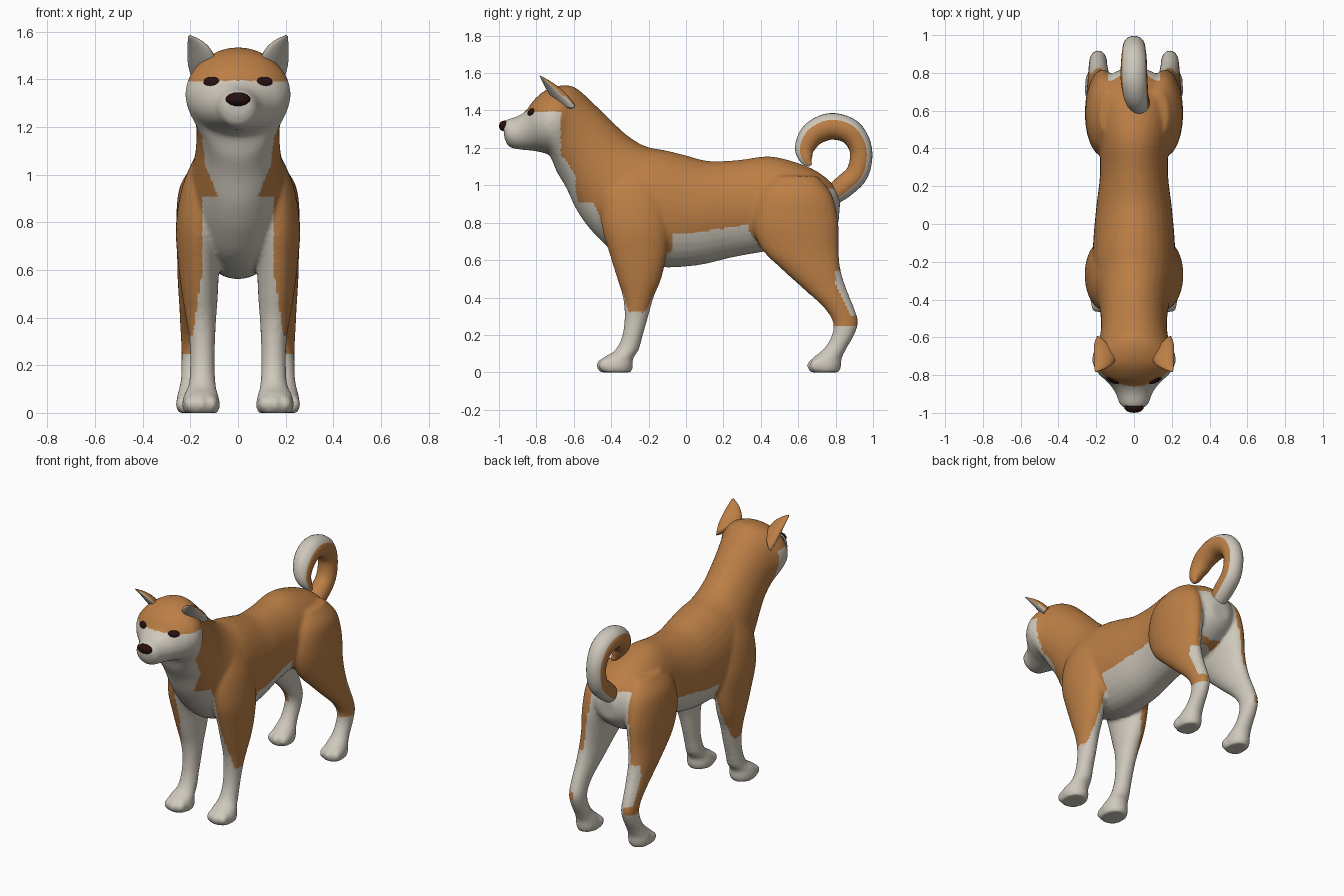
import bpy, bmesh, math
from mathutils import Vector, Matrix
from mathutils.bvhtree import BVHTree

cube = bpy.data.objects.get("Cube")
if cube:
    bpy.data.objects.remove(cube, do_unlink=True)


def material(name, rgb):
    m = bpy.data.materials.new(name)
    m.use_nodes = True
    m.diffuse_color = (*rgb, 1)
    node = next(n for n in m.node_tree.nodes if n.type == 'BSDF_PRINCIPLED')
    node.inputs["Base Color"].default_value = (*rgb, 1)
    node.inputs["Roughness"].default_value = 0.8
    return m


tan = material("tan fur", (0.50, 0.21, 0.06))
cream = material("cream fur", (0.62, 0.58, 0.50))
dark = material("dark brown", (0.02, 0.005, 0.005))


def spline(rows, steps=4):
    """Smooth curve through rows of numbers."""
    p = [Vector(r) for r in rows]
    out = []
    for i in range(len(p) - 1):
        a, b, c, d = p[max(i - 1, 0)], p[i], p[i + 1], p[min(i + 2, len(p) - 1)]
        for s in range(steps):
            t = s / steps
            out.append(0.5 * (2 * b + (c - a) * t + (2 * a - 5 * b + 4 * c - d) * t * t
                              + (3 * b - a - 3 * c + d) * t ** 3))
    return out + [p[-1]]


def loft(bm, rings, sides=24):
    """Closed skin over elliptical rings given as (centre, u, v)."""
    loops = []
    for c, u, v in rings:
        angles = [math.tau * k / sides for k in range(sides)]
        loops.append([bm.verts.new(c + u * math.cos(a) + v * math.sin(a)) for a in angles])
    for lo, hi in zip(loops, loops[1:]):
        for k in range(sides):
            j = (k + 1) % sides
            bm.faces.new((lo[k], lo[j], hi[j], hi[k]))
    bm.faces.new(loops[0])
    bm.faces.new(loops[-1])


def finish(name, bm, mats):
    bmesh.ops.recalc_face_normals(bm, faces=bm.faces)
    me = bpy.data.meshes.new(name)
    bm.to_mesh(me)
    bm.free()
    ob = bpy.data.objects.new(name, me)
    bpy.context.scene.collection.objects.link(ob)
    for m in mats:
        me.materials.append(m)
    me.shade_smooth()
    return ob


def ellipsoid(bm, matrix):
    bmesh.ops.create_uvsphere(bm, u_segments=16, v_segments=10, radius=1, matrix=matrix)


def place(loc, size):
    return Matrix.Translation(loc) @ Matrix.Diagonal((*size, 1))


# Head, neck and trunk: top y, top z, bottom y, bottom z, half width
trunk = [
    (-.98, 1.335, -.97, 1.25, .05), (-.955, 1.352, -.945, 1.205, .077),
    (-.90, 1.37, -.88, 1.19, .10), (-.855, 1.40, -.82, 1.185, .14),
    (-.81, 1.46, -.77, 1.175, .19), (-.74, 1.515, -.73, 1.16, .22),
    (-.65, 1.535, -.71, 1.12, .215), (-.58, 1.515, -.69, 1.07, .19),
    (-.465, 1.41, -.64, .985, .175), (-.33, 1.28, -.58, .86, .18),
    (-.22, 1.21, -.49, .74, .20), (-.10, 1.185, -.36, .63, .22),
    (0, 1.16, -.15, .565, .215), (.12, 1.13, .06, .572, .20),
    (.28, 1.135, .25, .615, .18), (.44, 1.155, .42, .645, .185),
    (.58, 1.125, .55, .66, .20), (.70, 1.075, .68, .68, .19),
    (.79, 1.0, .78, .75, .13), (.825, .92, .815, .80, .06)]

# Legs: x, y, z, half width, half depth
front_leg = [
    (.155, -.375, 0, .072, .085), (.155, -.375, .035, .08, .092),
    (.155, -.365, .075, .072, .082), (.15, -.315, .12, .057, .063),
    (.15, -.285, .2, .052, .055), (.15, -.265, .3, .054, .064),
    (.155, -.255, .4, .064, .082), (.16, -.25, .5, .076, .118),
    (.165, -.255, .62, .086, .15), (.165, -.27, .78, .096, .18),
    (.15, -.28, .95, .085, .17), (.13, -.28, 1.08, .05, .10)]
hind_leg = [
    (.19, .74, 0, .062, .08), (.19, .745, .035, .07, .085),
    (.19, .755, .075, .065, .078), (.19, .80, .13, .052, .06),
    (.19, .84, .2, .048, .06), (.19, .853, .27, .048, .068),
    (.19, .815, .35, .052, .082), (.185, .74, .45, .062, .117),
    (.18, .67, .55, .073, .157), (.17, .61, .66, .086, .207),
    (.16, .585, .8, .10, .23), (.145, .58, .95, .10, .2), (.12, .58, 1.05, .06, .12)]

bm = bmesh.new()
rings = []
for ty, tz, by, bz, w in spline(trunk):
    top, low = Vector((0, ty, tz)), Vector((0, by, bz))
    rings.append(((top + low) / 2, Vector((w, 0, 0)), (top - low) / 2))
loft(bm, rings, 32)
for side in (1, -1):
    for leg, toe_y in ((front_leg, -.437), (hind_leg, .69)):
        loft(bm, [(Vector((x * side, y, z)), Vector((rx, 0, 0)), Vector((0, ry, 0)))
                  for x, y, z, rx, ry in spline(leg)])
        for t in (-.045, 0, .045):
            y = toe_y + abs(t) * .3
            ellipsoid(bm, place((side * leg[0][0] + t, y, .037), (.028, .045, .037)))
body = finish("body", bm, [])

# Fuse trunk and legs into one soft skin
remesh = body.modifiers.new("fuse", 'REMESH')
remesh.mode = 'VOXEL'
remesh.voxel_size = 0.011
relax = body.modifiers.new("relax", 'SMOOTH')
relax.factor = 0.5
relax.iterations = 8
bpy.context.view_layer.update()
deps = bpy.context.evaluated_depsgraph_get()
skin = bpy.data.meshes.new_from_object(body.evaluated_get(deps))
body.modifiers.clear()
body.data = skin
skin.name = "body"
skin.materials.clear()
skin.materials.append(tan)
skin.materials.append(cream)
skin.shade_smooth()


def is_cream(c, n):
    """Cream markings: mask, bib, belly, inner legs, socks and rump."""
    x, y, z = abs(c.x), c.y, c.z
    inward = n.x * (1 if c.x > 0 else -1) < -.2
    if z > 1.15 and y < -.4:
        return y < -.67 and z < 1.395
    if y < -.07:
        if z > .91:
            return x < .085 + (z - .91) * .4 and y < -.5 - .6 * (z - .9)
        return z < .32 or x < .15 + max(0, .6 - z) * .15
    if y < .4:
        return z < .74 + .15 * max(0, y) and (y < .33 or z < .765 - 1.5 * (y - .33))
    if z < .25 or (z < .68 and x < .15) or (inward and z < .8):
        return True
    if z < .54 and y > .80 and n.y > .35 and z > .3:
        return True
    return x < .14 and y > .72 and z < .98 and n.y > .35


for f in skin.polygons:
    f.material_index = int(is_cream(f.center, f.normal))

# Curled tail: x, y, z, radius; cream along the outer side
tail_path = [
    (0, .76, .93, .05), (0, .84, .99, .06), (0, .918, 1.07, .06), (0, .935, 1.19, .06),
    (0, .88, 1.285, .067), (0, .775, 1.315, .071), (.01, .68, 1.275, .066),
    (.025, .635, 1.20, .053), (.05, .642, 1.14, .035), (.07, .665, 1.105, .010)]
points = spline(tail_path, 5)
rings = []
for i, p in enumerate(points):
    step = points[min(i + 1, len(points) - 1)] - points[max(i - 1, 0)]
    t = Vector((0, step[1], step[2])).normalized()
    across = Vector((1, 0, 0))
    rings.append((Vector(p[:3]), across * p[3], t.cross(across) * p[3]))
bm = bmesh.new()
loft(bm, rings)
tail = finish("tail", bm, [tan, cream])
hub = Vector((0, .78, 1.19))
for f in tail.data.polygons:
    away = f.center - hub
    away.x = 0
    f.material_index = int(f.normal.dot(away.normalized()) > .5)

# Ears: flattened cones leaning forward, cream inside
for side, name in ((1, "left_ear"), (-1, "right_ear")):
    flip = Vector((side, 1, 1))
    u = Vector((.047, .055, -.03)) * flip
    d = Vector((.055, -.115, .11)) * flip
    facing = u.cross(d).normalized() * side
    rings = []
    for x, y, z, s in spline([(.145, -.655, 1.45, 1.1), (.163, -.69, 1.495, 1.0),
                              (.182, -.73, 1.54, .65), (.205, -.778, 1.583, .1)]):
        rings.append((Vector((x * side, y, z)), u * s, facing * .026 * s))
    bm = bmesh.new()
    loft(bm, rings, 20)
    ear = finish(name, bm, [tan, cream])
    for f in ear.data.polygons:
        f.material_index = int(f.normal.dot(facing) > .3)

# Nose
bm = bmesh.new()
ellipsoid(bm, place((0, -.97, 1.317), (.052, .03, .029)))
finish("nose", bm, [dark])

# Eyes: thin ovals laid on the face
bm = bmesh.new()
bm.from_mesh(skin)
tree = BVHTree.FromBMesh(bm)
bm.free()
for side, name in ((1, "left_eye"), (-1, "right_eye")):
    hit, normal, _, _ = tree.ray_cast(Vector((.113 * side, -2, 1.392)), Vector((0, 1, 0)))
    turn = normal.to_track_quat('Z', 'Y').to_matrix().to_4x4()
    bm = bmesh.new()
    ellipsoid(bm, Matrix.Translation(hit) @ turn @ Matrix.Diagonal((.036, .021, .008, 1)))
    finish(name, bm, [dark])
